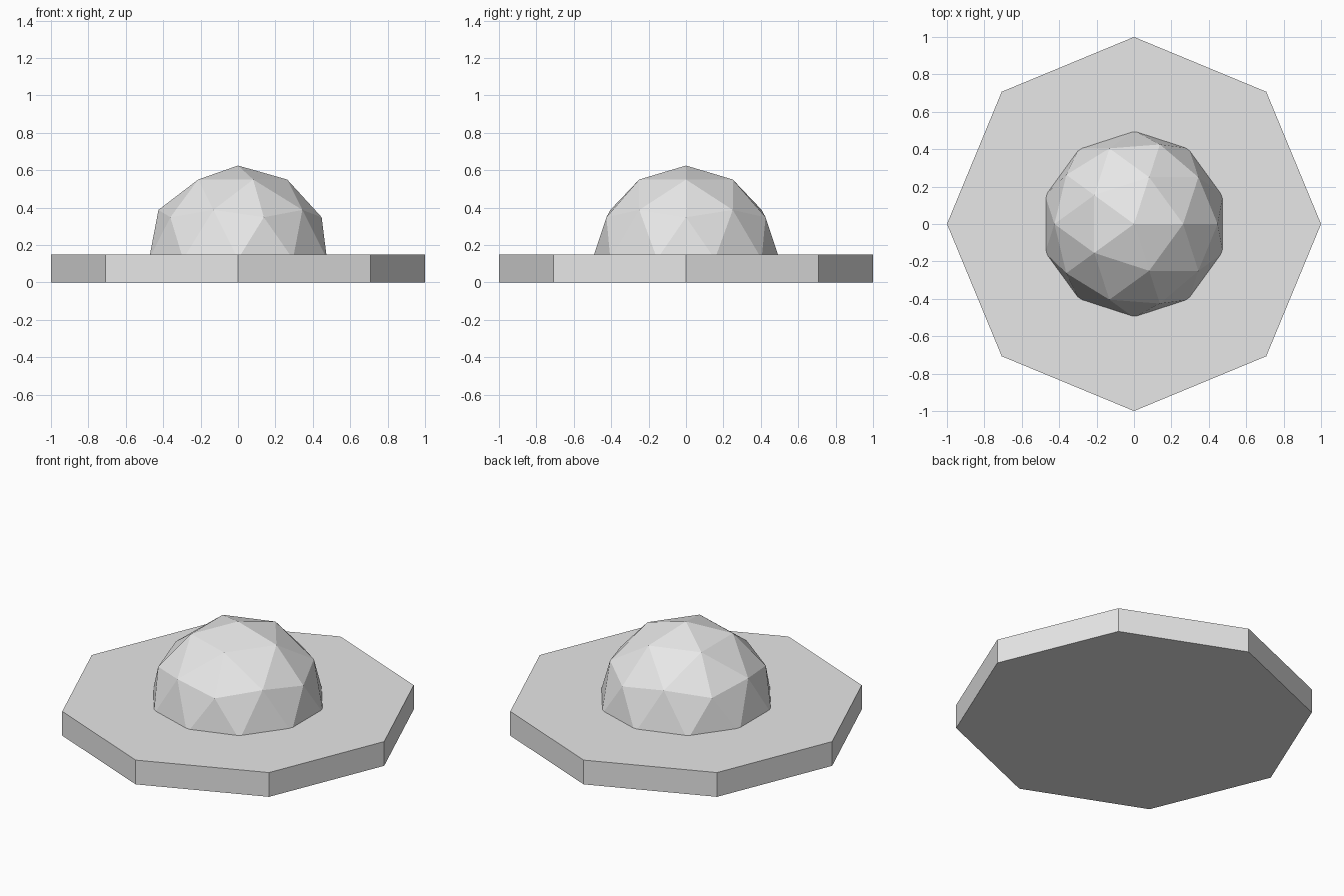
import bpy
import bmesh
from mathutils import Matrix

cube = bpy.data.objects.get("Cube")
if cube:
    bpy.data.objects.remove(cube, do_unlink=True)

BASE_HEIGHT = 0.15
DOME_RADIUS = 0.5
DOME_CENTRE = 0.125

# Shared plain grey
grey = bpy.data.materials.new("light_grey")
grey.use_nodes = True
colour = (0.8, 0.8, 0.8, 1)
grey.diffuse_color = colour
grey.node_tree.nodes["Principled BSDF"].inputs["Base Color"].default_value = colour


def add_part(name, bm):
    bmesh.ops.recalc_face_normals(bm, faces=bm.faces)
    mesh = bpy.data.meshes.new(name)
    bm.to_mesh(mesh)
    bm.free()
    mesh.materials.append(grey)
    part = bpy.data.objects.new(name, mesh)
    bpy.context.collection.objects.link(part)
    return part


# Octagonal slab with corners on the axes
bm = bmesh.new()
bmesh.ops.create_cone(bm, cap_ends=True, segments=8, radius1=1, radius2=1,
                      depth=BASE_HEIGHT,
                      matrix=Matrix.Translation((0, 0, BASE_HEIGHT / 2)))
add_part("octagonal_base", bm)

# Faceted half sphere, its rim sunk slightly into the slab
bm = bmesh.new()
bmesh.ops.create_icosphere(bm, subdivisions=2, radius=DOME_RADIUS)
lower = [v for v in bm.verts if v.co.z < -0.01]
bmesh.ops.delete(bm, geom=lower, context="VERTS")
rim = [e for e in bm.edges if e.is_boundary]
bmesh.ops.holes_fill(bm, edges=rim, sides=0)
bmesh.ops.translate(bm, verts=bm.verts, vec=(0, 0, DOME_CENTRE))
add_part("faceted_dome", bm)
